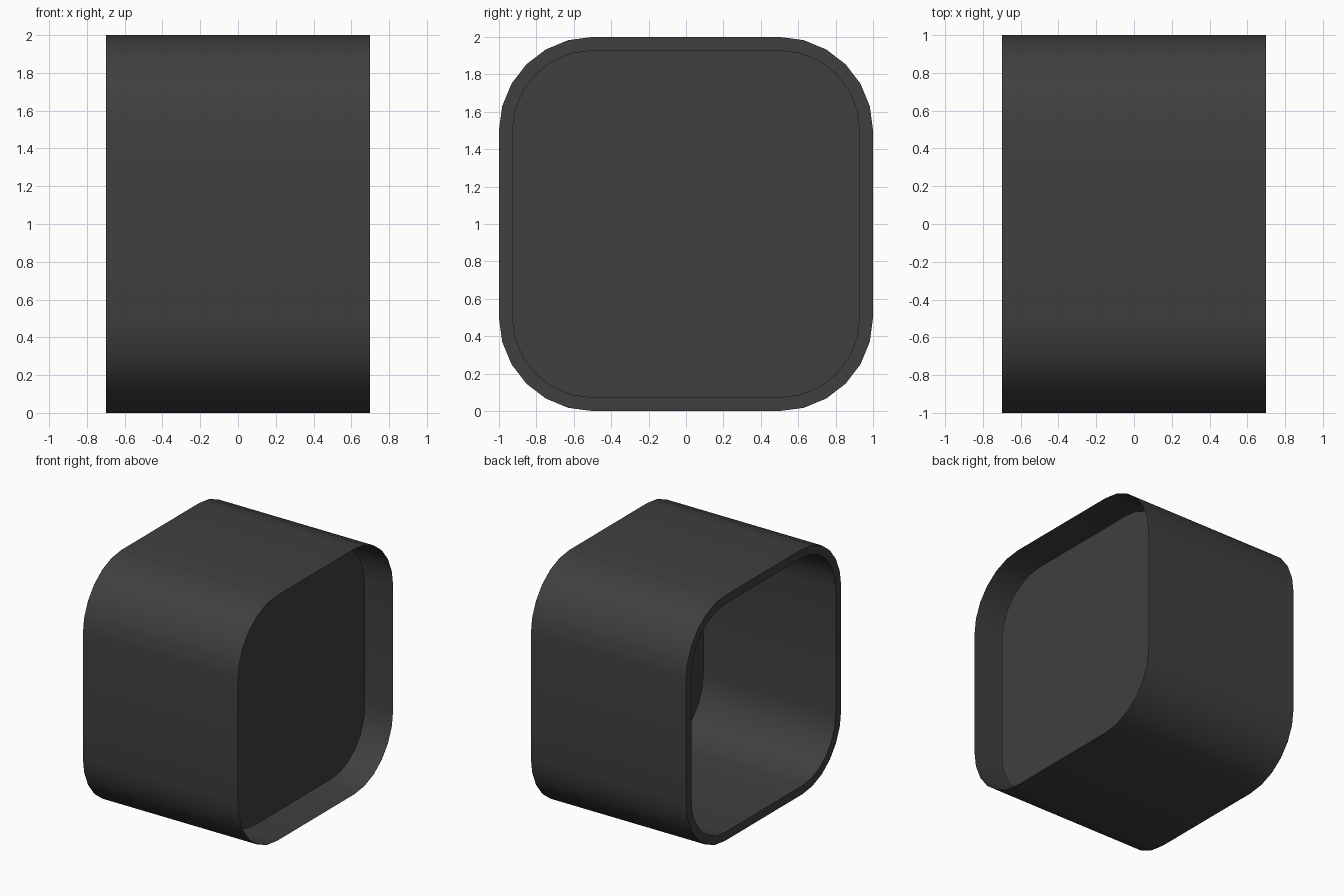
import bpy, bmesh, math

if "Cube" in bpy.data.objects:
    bpy.data.objects.remove(bpy.data.objects["Cube"])


def rounded_square(radius, x, centre=0.5, steps=6):
    """Rounded square in the YZ plane, counter-clockwise seen from +x."""
    pts = []
    for k, (sy, sz) in enumerate([(1, 1), (-1, 1), (-1, -1), (1, -1)]):
        for i in range(steps + 1):
            a = math.pi / 2 * (k + i / steps)
            pts.append((x, sy * centre + radius * math.cos(a),
                        1 + sz * centre + radius * math.sin(a)))
    return pts


# Outer sleeve, flat rim at -x, inner sleeve and closing panel
bm = bmesh.new()
rings = [[bm.verts.new(p) for p in rounded_square(r, x)]
         for r, x in [(0.5, 0.7), (0.5, -0.7), (0.43, -0.7), (0.43, 0.495)]]
for a, b in zip(rings, rings[1:]):
    n = len(a)
    for i in range(n):
        j = (i + 1) % n
        bm.faces.new((a[i], b[i], b[j], a[j]))
bm.faces.new(rings[-1][::-1])

mesh = bpy.data.meshes.new("rounded_housing")
bm.to_mesh(mesh)
bm.free()
housing = bpy.data.objects.new("rounded_housing", mesh)
bpy.context.collection.objects.link(housing)

# Dark grey finish
mat = bpy.data.materials.new("dark_grey")
mat.diffuse_color = (0.05, 0.05, 0.05, 1)
mat.use_nodes = True
mat.node_tree.nodes["Principled BSDF"].inputs["Base Color"].default_value = mat.diffuse_color
mesh.materials.append(mat)

# Smooth corners, sharp rim
bpy.context.view_layer.objects.active = housing
housing.select_set(True)
bpy.ops.object.shade_smooth_by_angle(angle=math.radians(30))
